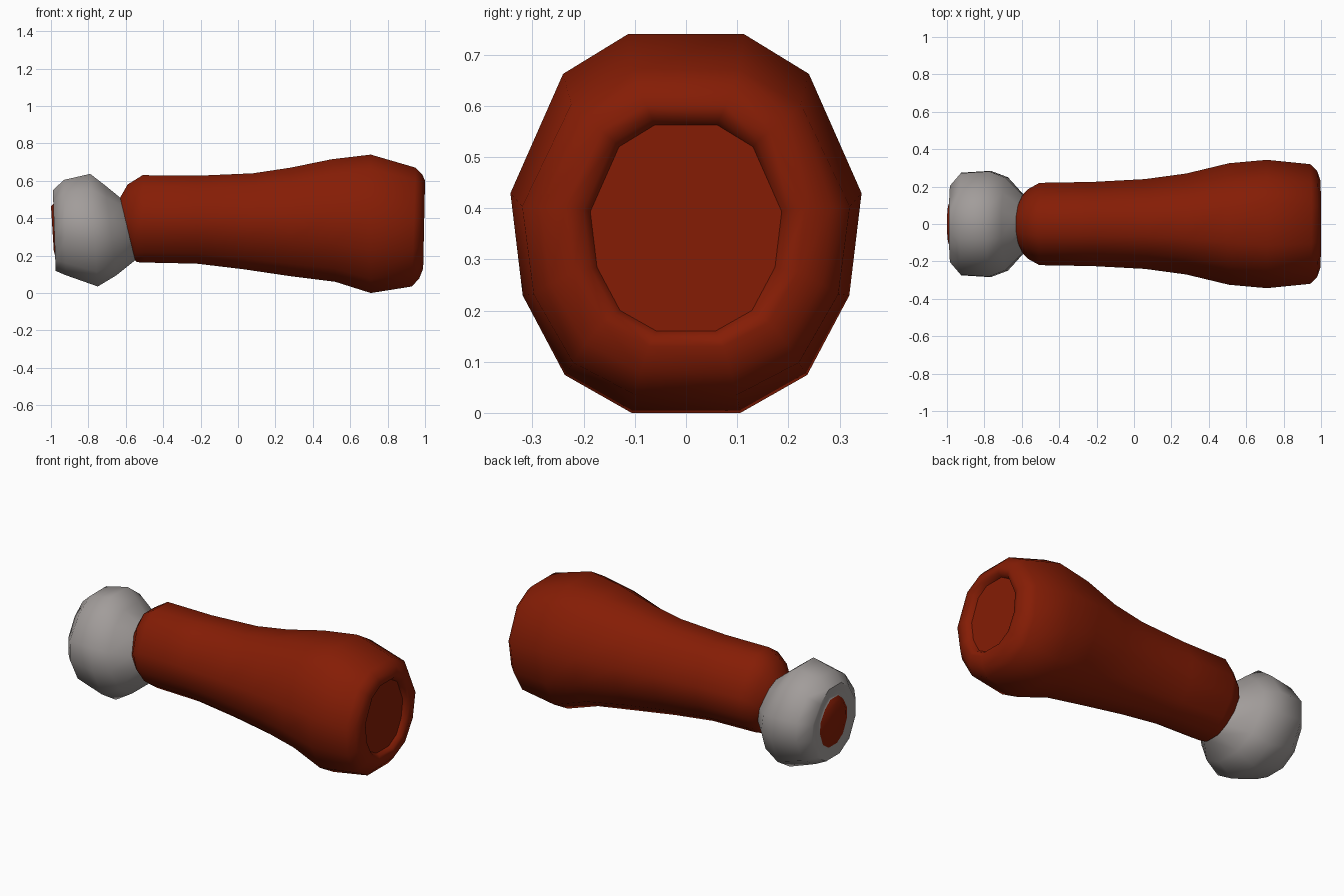
import bpy, bmesh, math

if "Cube" in bpy.data.objects:
    bpy.data.objects.remove(bpy.data.objects["Cube"])

def material(name, rgb):
    m = bpy.data.materials.new(name)
    m.diffuse_color = (*rgb, 1)
    m.use_nodes = True
    m.node_tree.nodes["Principled BSDF"].inputs["Base Color"].default_value = m.diffuse_color
    return m

red = material("roast red", (0.235, 0.012, 0.0015))
grey = material("bone grey", (0.36, 0.335, 0.325))

# Half cross-sections (y, z) in a unit box, top to bottom
MEAT = [(0.33, 1), (0.70, 0.79), (1, 0.16), (0.93, -0.38), (0.69, -0.80), (0.31, -1)]
SHANK = [(0.28, 1), (0.66, 0.75), (1, 0.15), (0.91, -0.36), (0.60, -0.77), (0.26, -1)]
BONE = [(0.28, 1), (0.65, 0.73), (0.97, 0.25), (0.98, -0.20), (0.73, -0.74), (0.30, -1)]

def loft(name, start, end, rings, mats, red_rings=0, cap_first=False, cap_last=False):
    """Each ring: x at top, x at bottom, top z, bottom z, half width, and the
    blend from the start section to the end section.
    The first red_rings bands (and the first cap) take the second material."""
    n = 2 * len(start)
    bm = bmesh.new()
    loops = []
    for xt, xb, zt, zb, w, t in rings:
        half = [(a + (c - a) * t, b + (d - b) * t) for (a, b), (c, d) in zip(start, end)]
        section = half + [(-y, z) for y, z in reversed(half)]
        loops.append([bm.verts.new((xb + (xt - xb) * (v + 1) / 2, u * w,
                                    (zt + zb) / 2 + v * (zt - zb) / 2))
                      for u, v in section])
    for k, (a, b) in enumerate(zip(loops, loops[1:])):
        for i in range(n):
            j = (i + 1) % n
            f = bm.faces.new((a[i], b[i], b[j], a[j]))
            f.material_index = 1 if k < red_rings else 0
    if cap_first:
        f = bm.faces.new(loops[0])
        f.material_index = 1 if red_rings else 0
    if cap_last:
        bm.faces.new(list(reversed(loops[-1])))
    bmesh.ops.recalc_face_normals(bm, faces=bm.faces)
    me = bpy.data.meshes.new(name)
    bm.to_mesh(me)
    bm.free()
    for m in mats:
        me.materials.append(m)
    ob = bpy.data.objects.new(name, me)
    bpy.context.collection.objects.link(ob)
    bpy.ops.object.select_all(action='DESELECT')
    ob.select_set(True)
    bpy.context.view_layer.objects.active = ob
    bpy.ops.object.shade_smooth_by_angle(angle=math.radians(50))
    return ob

# Meat: slanted narrow end, swelling body, rounded lip and recessed end
loft("meat", SHANK, MEAT, [
    (-0.63, -0.55, 0.51, 0.175, 0.155, 0),
    (-0.59, -0.54, 0.58, 0.165, 0.185, 0),
    (-0.51, -0.50, 0.63, 0.163, 0.22, 0),
    (-0.22, -0.22, 0.627, 0.157, 0.225, 0),
    (0.08, 0.03, 0.64, 0.127, 0.24, 0),
    (0.28, 0.28, 0.67, 0.09, 0.27, 0),
    (0.50, 0.52, 0.715, 0.06, 0.325, 0.4),
    (0.71, 0.71, 0.74, 0.0, 0.343, 1),
    (0.95, 0.93, 0.67, 0.035, 0.32, 1),
    (0.985, 0.97, 0.635, 0.08, 0.285, 1),
    (1.0, 0.99, 0.60, 0.13, 0.235, 1),
    (0.99, 0.983, 0.575, 0.15, 0.20, 1),
    (0.965, 0.96, 0.562, 0.16, 0.187, 1),
], [red], cap_last=True)

# Bone knob: red marrow in the end, rim, bulge and neck meeting the meat
loft("bone_knob", BONE, SHANK, [
    (-1.0, -0.985, 0.465, 0.225, 0.10, 0),
    (-0.985, -0.975, 0.48, 0.19, 0.13, 0),
    (-0.978, -0.968, 0.495, 0.175, 0.148, 0),
    (-0.985, -0.975, 0.515, 0.155, 0.17, 0),
    (-0.99, -0.975, 0.55, 0.118, 0.21, 0),
    (-0.93, -0.92, 0.605, 0.095, 0.28, 0),
    (-0.79, -0.75, 0.637, 0.035, 0.29, 0),
    (-0.71, -0.65, 0.575, 0.095, 0.255, 0),
    (-0.63, -0.55, 0.51, 0.175, 0.155, 1),
], [grey, red], red_rings=1, cap_first=True)
